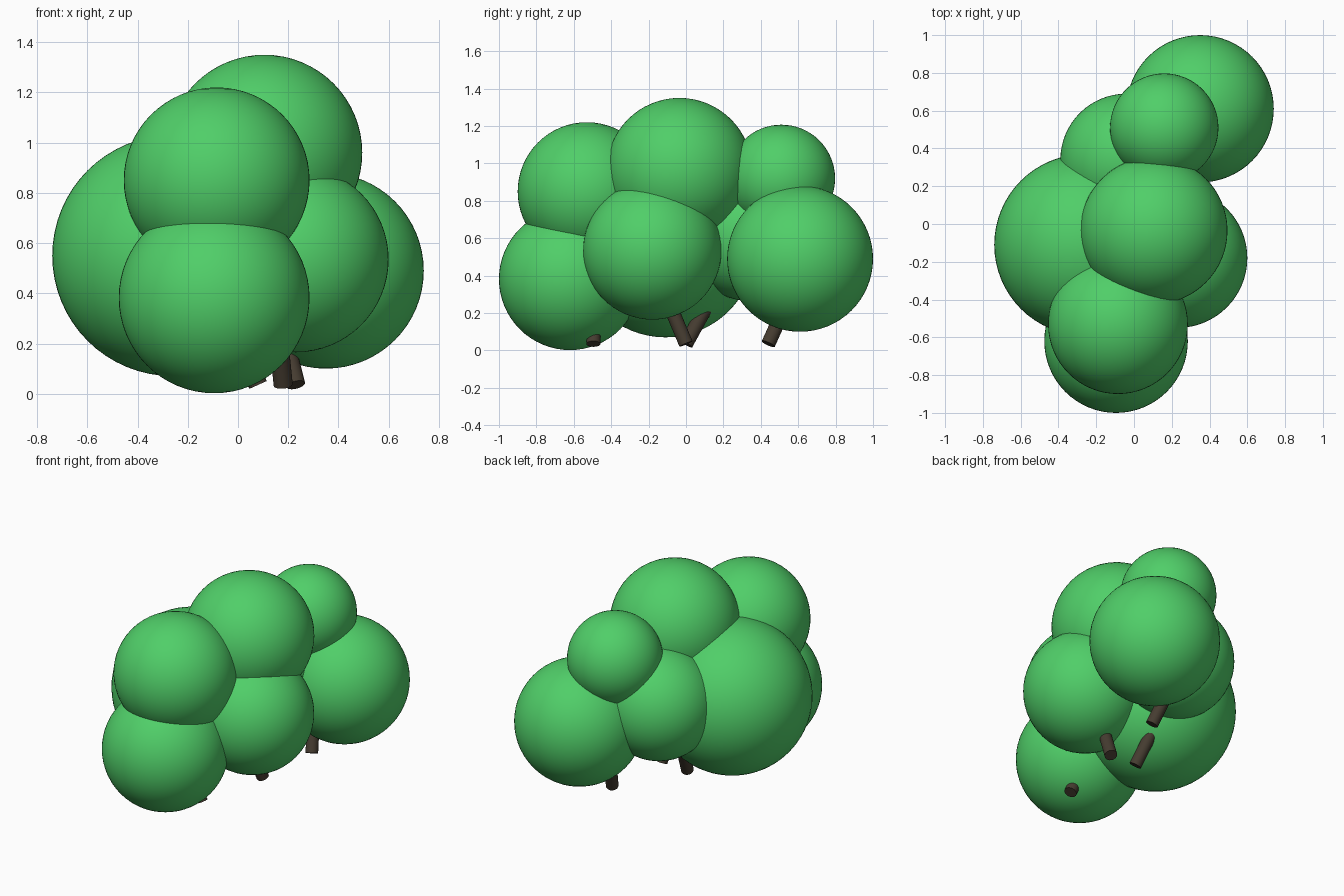
import bpy
from mathutils import Vector

if "Cube" in bpy.data.objects:
    bpy.data.objects.remove(bpy.data.objects["Cube"])


def material(name, color):
    m = bpy.data.materials.new(name)
    m.diffuse_color = color
    m.use_nodes = True
    m.node_tree.nodes["Principled BSDF"].inputs["Base Color"].default_value = m.diffuse_color
    return m


green = material("leaf_green", (0.08, 0.62, 0.14, 1))
brown = material("bark_brown", (0.06, 0.045, 0.03, 1))


def leaf_ball(name, center, radius):
    bpy.ops.mesh.primitive_uv_sphere_add(segments=64, ring_count=32, radius=radius, location=center)
    ob = bpy.context.object
    ob.name = name
    ob.data.materials.append(green)
    bpy.ops.object.shade_smooth()


def stem(name, base, lean, length=0.35, radius=0.038):
    axis = Vector((lean[0], lean[1], 1)).normalized()
    bpy.ops.mesh.primitive_cylinder_add(vertices=24, radius=radius, depth=length,
                                        location=Vector(base) + axis * length / 2)
    ob = bpy.context.object
    ob.name = name
    ob.rotation_euler = axis.to_track_quat('Z', 'Y').to_euler()
    ob.data.materials.append(brown)
    bpy.ops.object.shade_smooth_by_angle()


# Foliage clumps
for name, center, radius in [
    ("foliage_front_lower", (-0.095, -0.62, 0.382), 0.38),
    ("foliage_front_upper", (-0.085, -0.53, 0.85), 0.37),
    ("foliage_left", (-0.26, -0.11, 0.55), 0.48),
    ("foliage_top", (0.105, -0.035, 0.96), 0.39),
    ("foliage_right", (0.23, -0.18, 0.535), 0.37),
    ("foliage_back_right", (0.35, 0.61, 0.49), 0.39),
    ("foliage_back_upper", (0.16, 0.51, 0.92), 0.287),
    ("foliage_back_left", (-0.04, 0.34, 0.615), 0.35),
]:
    leaf_ball(name, center, radius)

# Short leaning stems
for name, base, lean in [
    ("stem_front", (0.08, -0.495, 0.035), (-0.45, 0.0)),
    ("stem_middle_right", (0.18, 0.0, 0.035), (-0.1, -0.42)),
    ("stem_middle_left", (-0.01, 0.0, 0.035), (-0.2, 0.55)),
    ("stem_back", (0.23, 0.44, 0.035), (-0.25, 0.45)),
]:
    stem(name, base, lean)
